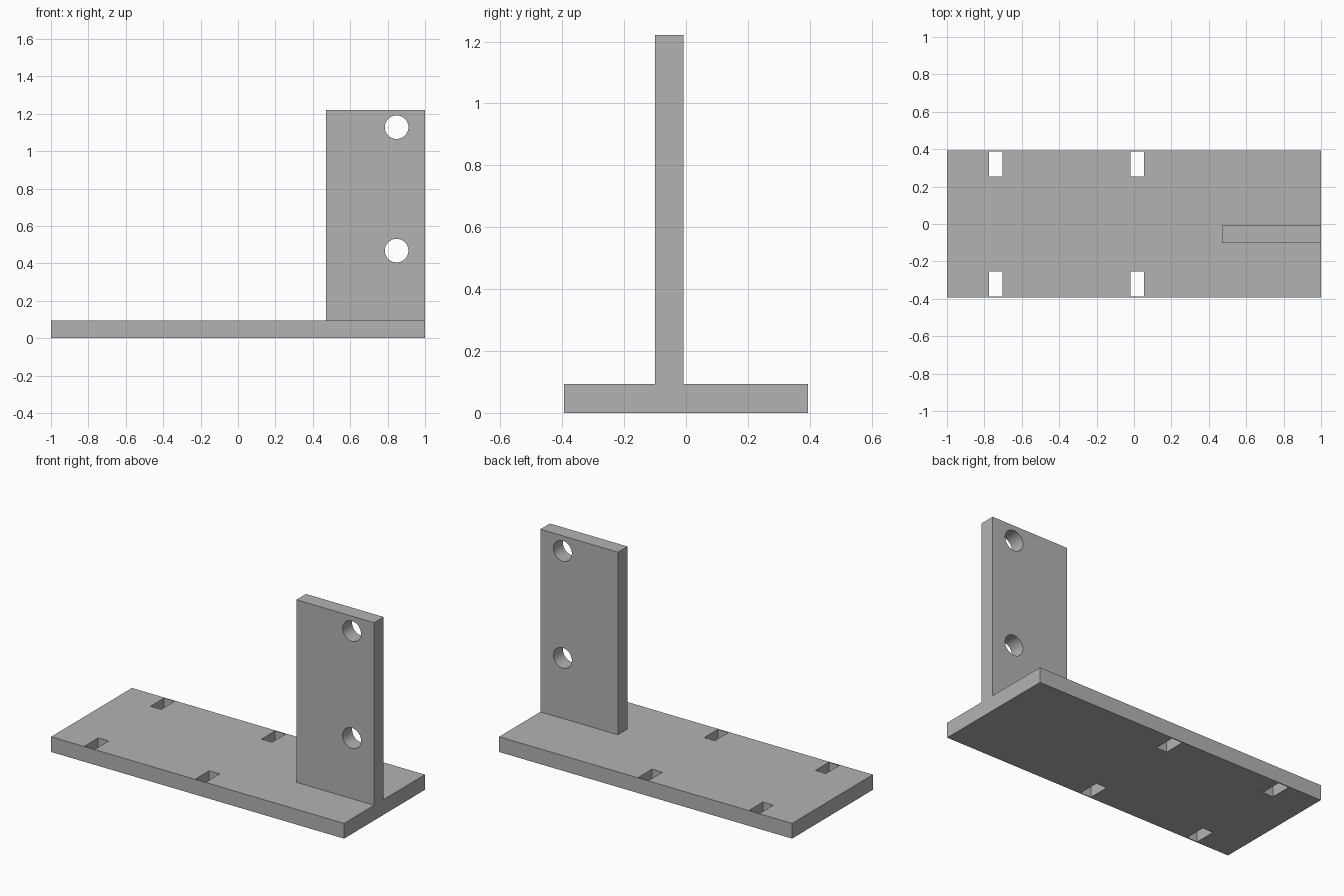
import bpy
from math import pi, radians

cube = bpy.data.objects.get("Cube")
if cube:
    bpy.data.objects.remove(cube, do_unlink=True)

grey = bpy.data.materials.new("mid_grey")
grey.use_nodes = True
colour = (0.45, 0.45, 0.45, 1)
grey.diffuse_color = colour
grey.node_tree.nodes["Principled BSDF"].inputs["Base Color"].default_value = colour

WIDTH, THICK, HEIGHT = 0.788, 0.094, 1.221


def box(name, x, y, z):
    """Box spanning the given (low, high) ranges."""
    spans = (x, y, z)
    bpy.ops.mesh.primitive_cube_add(size=1, location=[(a + b) / 2 for a, b in spans])
    obj = bpy.context.object
    obj.name = name
    obj.scale = [b - a for a, b in spans]
    bpy.ops.object.transform_apply(location=True, rotation=True, scale=True)
    obj.data.materials.append(grey)
    return obj


def combine(target, tool, operation):
    """Apply an exact boolean and discard the tool."""
    bpy.context.view_layer.objects.active = target
    mod = target.modifiers.new(operation.title(), "BOOLEAN")
    mod.operation, mod.object, mod.solver = operation, tool, "EXACT"
    bpy.ops.object.modifier_apply(modifier=mod.name)
    bpy.data.objects.remove(tool, do_unlink=True)


# Base plate and upright, fused into one bracket
bracket = box("mounting_bracket", (-1, 1), (-WIDTH / 2, WIDTH / 2), (0, THICK))
upright = box("upright_plate", (0.47, 1), (-0.101, -0.008), (THICK / 2, HEIGHT))
combine(bracket, upright, "UNION")

# Slots along both long edges of the base
for x in (-0.74, 0.018):
    for side in (-1, 1):
        y = sorted((side * 0.255, side * 0.388))
        slot = box("slot_cutter", (x - 0.036, x + 0.036), y, (-0.1, 0.2))
        combine(bracket, slot, "DIFFERENCE")

# Round bolt holes through the upright
for z in (0.468, 1.128):
    bpy.ops.mesh.primitive_cylinder_add(vertices=48, radius=0.063, depth=0.4,
                                        location=(0.848, -0.055, z),
                                        rotation=(pi / 2, 0, 0))
    hole = bpy.context.object
    hole.data.materials.append(grey)
    combine(bracket, hole, "DIFFERENCE")

# Smooth hole walls, crisp edges
bpy.ops.object.select_all(action="DESELECT")
bracket.select_set(True)
bpy.context.view_layer.objects.active = bracket
bpy.ops.object.shade_smooth_by_angle(angle=radians(30))
